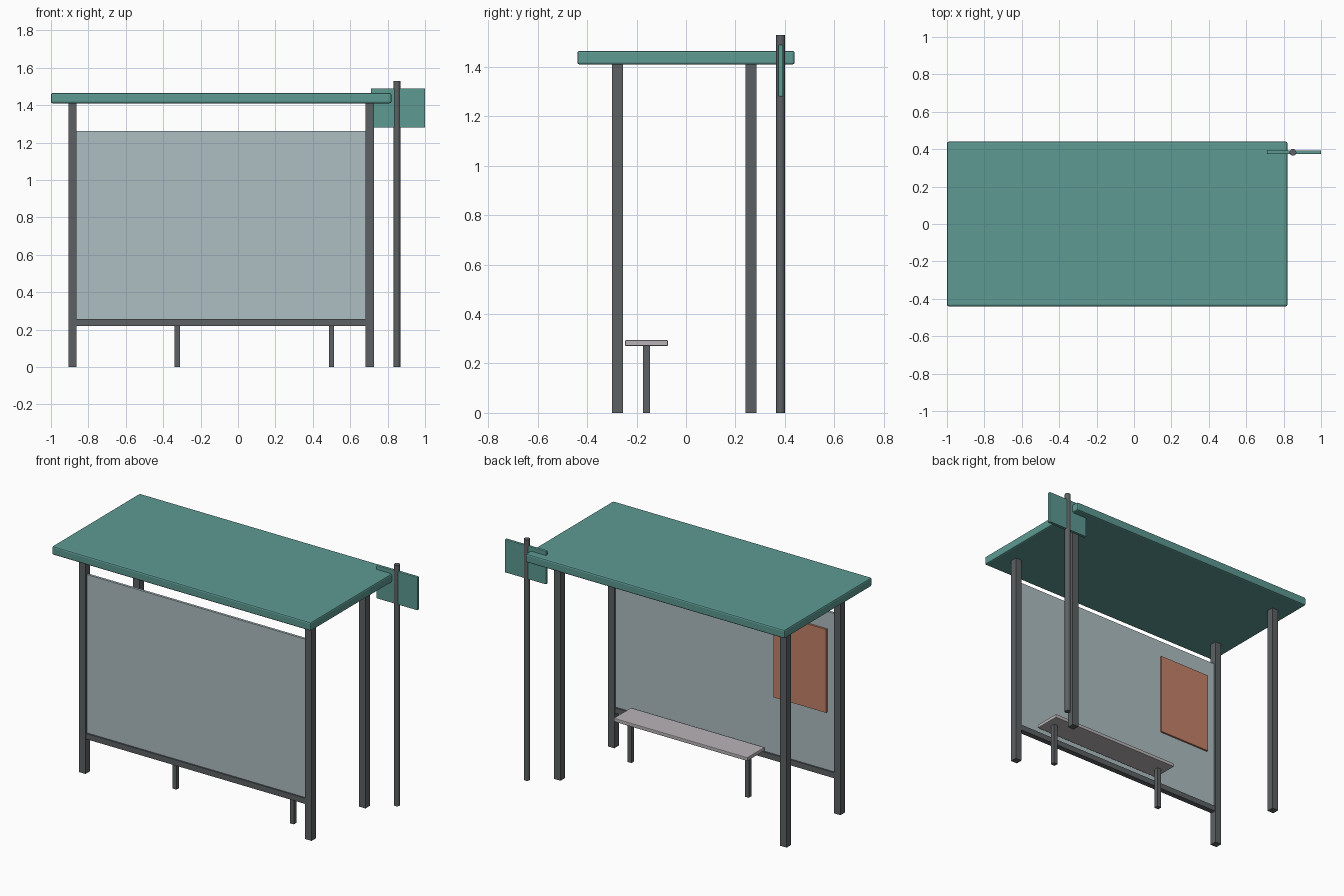
import bpy
from mathutils import Vector

if "Cube" in bpy.data.objects:
    bpy.data.objects.remove(bpy.data.objects["Cube"])


def material(name, rgb):
    m = bpy.data.materials.new(name)
    m.diffuse_color = (*rgb, 1)
    m.use_nodes = True
    m.node_tree.nodes["Principled BSDF"].inputs["Base Color"].default_value = m.diffuse_color
    return m


TEAL = material("teal_paint", (0.11, 0.32, 0.29))
STEEL = material("dark_steel", (0.11, 0.12, 0.125))
GLASS = material("pale_panel", (0.42, 0.51, 0.54))
ORANGE = material("poster_orange", (0.55, 0.22, 0.14))
BENCH = material("bench_grey", (0.48, 0.45, 0.47))


def box(name, lo, hi, mat, bevel=0.0, segments=2):
    """Box between two corners, with optional rounded edges."""
    lo, hi = Vector(lo), Vector(hi)
    bpy.ops.mesh.primitive_cube_add(size=1, location=(lo + hi) / 2)
    o = bpy.context.object
    o.name = name
    o.scale = hi - lo
    bpy.ops.object.transform_apply(location=False, rotation=False, scale=True)
    o.data.materials.append(mat)
    if bevel:
        b = o.modifiers.new("edge", 'BEVEL')
        b.width, b.segments = bevel, segments
    return o


def upright(name, x, y, width, height):
    """Square post standing on the ground."""
    h = width / 2
    return box(name, (x - h, y - h, 0), (x + h, y + h, height), STEEL)


# Four corner posts
LEFT, RIGHT, FRONT, BACK = -0.885, 0.705, -0.277, 0.263
for side, x in (("left", LEFT), ("right", RIGHT)):
    for end, y in (("front", FRONT), ("back", BACK)):
        upright(f"{end}_{side}_post", x, y, 0.045, 1.412)

# Roof slab
box("roof", (-1, -0.44, 1.41), (0.82, 0.44, 1.465), TEAL, 0.009)

# Wall panel, its lower rail and the poster on the inside
x0, x1 = LEFT + 0.0225, RIGHT - 0.0225
box("wall_panel", (x0, FRONT - 0.008, 0.25), (x1, FRONT + 0.008, 1.262), GLASS)
box("wall_rail", (x0, FRONT - 0.0175, 0.22), (x1, FRONT + 0.0175, 0.256), STEEL)
box("poster", (-0.805, FRONT + 0.006, 0.622), (-0.435, FRONT + 0.02, 1.152),
    ORANGE)

# Bench
box("bench_seat", (-0.38, -0.247, 0.271), (0.56, -0.073, 0.294), BENCH, 0.004)
for side, x in (("left", -0.325), ("right", 0.5)):
    upright(f"bench_{side}_leg", x, -0.16, 0.028, 0.273)

# Stop sign pole and plate
bpy.ops.mesh.primitive_cylinder_add(vertices=16, radius=0.018, depth=1.53,
                                    location=(0.85, 0.383, 0.765))
pole = bpy.context.object
pole.name = "sign_pole"
pole.data.materials.append(STEEL)
bpy.ops.object.shade_smooth_by_angle()
box("sign_plate", (0.71, 0.373, 1.28), (1.0, 0.393, 1.49), TEAL, 0.004)
